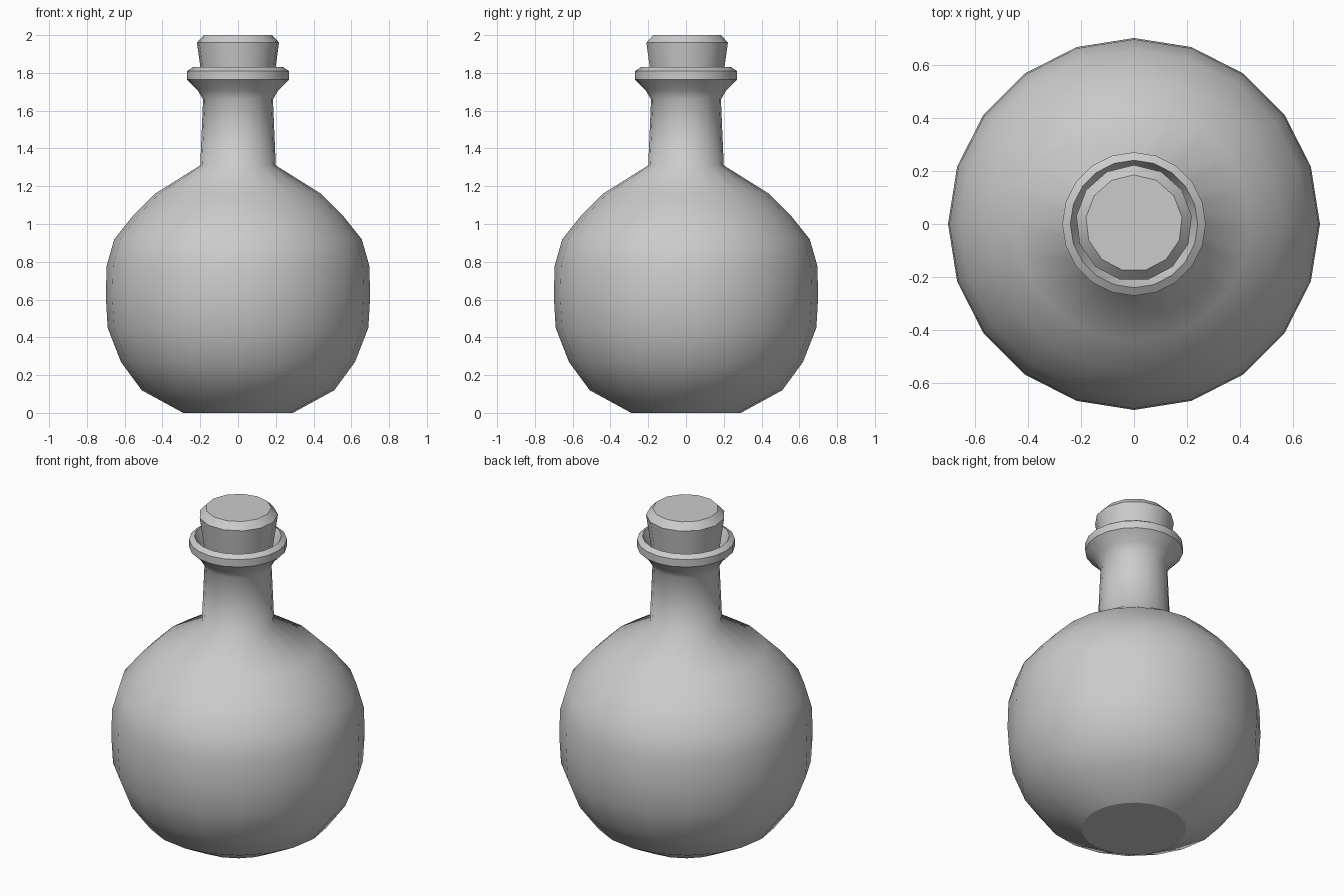
import bpy, bmesh
from math import cos, sin, pi

if "Cube" in bpy.data.objects:
    bpy.data.objects.remove(bpy.data.objects["Cube"])


def lathe(name, profile, sides, sharp_rings, close_top=True, close_bottom=True):
    """Revolve (radius, z) points around z; first vertex of each ring points to +y."""
    bm = bmesh.new()
    rings = []
    for r, z in profile:
        rings.append([bm.verts.new((-r * sin(2 * pi * i / sides),
                                    r * cos(2 * pi * i / sides), z))
                      for i in range(sides)])
    for a, b in zip(rings, rings[1:]):
        for i in range(sides):
            j = (i + 1) % sides
            bm.faces.new((a[i], a[j], b[j], b[i]))
    if close_bottom:
        bm.faces.new(rings[0][::-1])
    if close_top:
        bm.faces.new(rings[-1])
    for f in bm.faces:
        f.smooth = True
    for k in sharp_rings:
        ring = rings[k]
        for i in range(sides):
            bm.edges.get((ring[i], ring[(i + 1) % sides])).smooth = False
    mesh = bpy.data.meshes.new(name)
    bm.to_mesh(mesh)
    bm.free()
    obj = bpy.data.objects.new(name, mesh)
    bpy.context.collection.objects.link(obj)
    return obj


# Round flask: base, belly, shoulder, neck, flared lip and mouth
flask = [(0.29, 0), (0.51, 0.12), (0.62, 0.27), (0.69, 0.45), (0.70, 0.62),
         (0.695, 0.78), (0.655, 0.92), (0.555, 1.045), (0.44, 1.16),
         (0.20, 1.31), (0.185, 1.66), (0.215, 1.71), (0.27, 1.765),
         (0.27, 1.81), (0.24, 1.83), (0.21, 1.77), (0.165, 1.69)]
lathe("flask", flask, 20, [0, 12, 13, 14, 16])

# Tapered stopper with a bevelled top
stopper = [(0.178, 1.67), (0.219, 1.96), (0.182, 2.0)]
cork = lathe("stopper", stopper, 13, [0, 1, 2])
cork.location.y = 0.003
